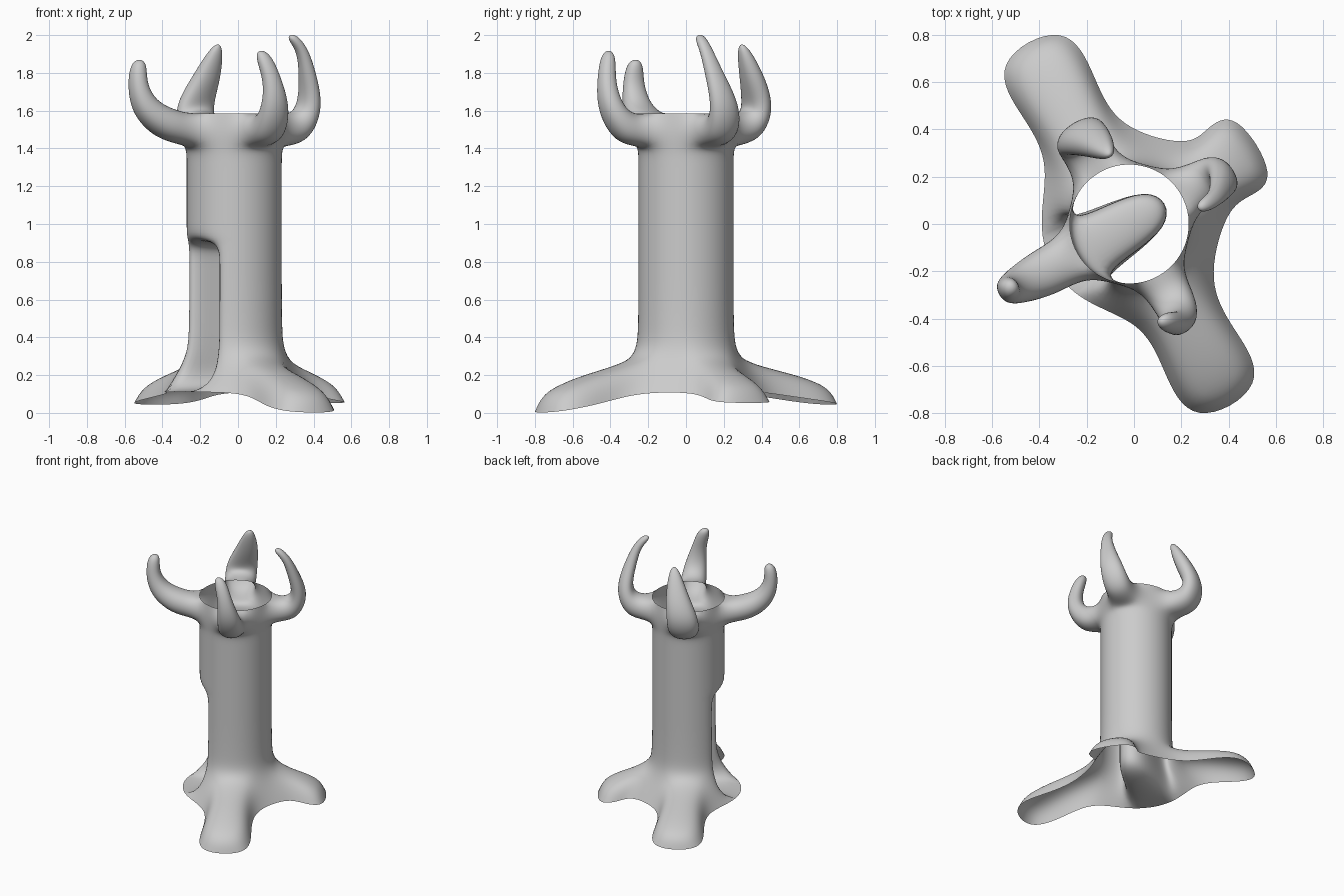
import bpy, bmesh, math
from mathutils import Vector

if "Cube" in bpy.data.objects:
    bpy.data.objects.remove(bpy.data.objects["Cube"])

bm = bmesh.new()
C = Vector((-0.02, 0, 0))
Z = Vector((0, 0, 1))


def axes(deg):
    a = math.radians(deg)
    return Vector((math.cos(a), math.sin(a), 0)), Vector((-math.sin(a), math.cos(a), 0))


# Trunk cage: eight-sided open rings (radius, height)
RINGS = [(0.41, 0.11), (0.295, 0.29), (0.279, 0.42), (0.279, 0.80), (0.279, 0.90),
         (0.279, 0.97), (0.279, 1.35), (0.279, 1.41), (0.279, 1.585)]
ring = [[bm.verts.new(C + axes(7.5 + 45 * k)[0] * r + Z * z) for k in range(8)]
        for r, z in RINGS]
TOP = len(RINGS) - 2
DOOR = 4


def quad(row, k):
    n = (k + 1) % 8
    return [ring[row][k], ring[row][n], ring[row + 1][n], ring[row + 1][k]]


def is_open(row, k):
    return ((row == 0 and k in (0, 2, 6)) or (row == TOP and k % 2 == 0)
            or (k == 4 and row < DOOR))


for row in range(TOP + 1):
    for k in range(8):
        if not is_open(row, k):
            bm.faces.new(quad(row, k))


def limb(base, sections, open_below=False):
    prev = base
    for pts in sections:
        cur = [bm.verts.new(p) for p in pts]
        for i in range(1 if open_below else 0, 4):
            j = (i + 1) % 4
            bm.faces.new((prev[i], prev[j], cur[j], cur[i]))
        prev = cur
    bm.faces.new(prev)


# Branches: out, sideways, height, half width, half thickness, pitch
def branch(k, path):
    d, t = axes(30 + 45 * k)
    secs = []
    for s, off, z, w, h, pitch in path:
        p = math.radians(pitch)
        u = Z * math.cos(p) - d * math.sin(p)
        c = C + d * s + t * off + Z * z
        secs.append([c - t * w - u * h, c + t * w - u * h, c + t * w + u * h, c - t * w + u * h])
    limb(quad(TOP, k), secs)


branch(4, [(0.41, 0.0, 1.52, 0.115, 0.10, 20), (0.545, -0.01, 1.61, 0.085, 0.08, 55),
           (0.59, -0.015, 1.75, 0.06, 0.05, 88), (0.565, -0.02, 1.88, 0.045, 0.045, 95)])
branch(2, [(0.40, 0, 1.51, 0.12, 0.10, 20), (0.44, -0.005, 1.63, 0.12, 0.085, 75),
           (0.375, -0.05, 1.78, 0.085, 0.065, 105), (0.29, -0.075, 1.965, 0.028, 0.025, 105)])
branch(0, [(0.40, 0, 1.50, 0.10, 0.10, 20), (0.46, -0.02, 1.63, 0.09, 0.07, 70),
           (0.41, -0.065, 1.80, 0.055, 0.045, 95), (0.365, -0.09, 1.93, 0.036, 0.03, 105),
           (0.285, -0.09, 2.005, 0.03, 0.03, 125)])
branch(6, [(0.38, 0, 1.50, 0.10, 0.10, 20), (0.465, -0.01, 1.62, 0.085, 0.07, 65),
           (0.47, -0.035, 1.77, 0.05, 0.05, 90), (0.42, -0.085, 1.93, 0.05, 0.04, 100)])


# Roots: out, half width below, half width above, lower height, upper height
def root(k, deg, path):
    d, t = axes(deg)
    secs = []
    for s, wb, wt, zb, zt in path:
        c = C + d * s
        q = c - d * 0.04
        secs.append([c - t * wb + Z * zb, c + t * wb + Z * zb, q + t * wt + Z * zt, q - t * wt + Z * zt])
    limb(quad(0, k), secs, True)


root(6, 299, [(0.60, 0.17, 0.12, 0.05, 0.225), (0.89, 0.20, 0.13, 0.0, 0.12)])
root(2, 119, [(0.60, 0.17, 0.12, 0.08, 0.23), (0.89, 0.20, 0.13, 0.042, 0.15)])
root(0, 32, [(0.48, 0.165, 0.11, 0.07, 0.23), (0.64, 0.185, 0.12, 0.052, 0.15)])

# Hollow doorway: pocket pushed into the trunk, closed at floor, back and top
d, t = axes(210)
inner = [[bm.verts.new(C - d * 0.19 + t * (w * 0.125) + Z * RINGS[i][1]) for w in (-1, 1)]
         for i in range(DOOR + 1)]
for i in range(DOOR):
    a, b, c, e = quad(i, 4)
    lo, hi = inner[i], inner[i + 1]
    bm.faces.new((a, lo[0], hi[0], e))
    bm.faces.new((b, c, hi[1], lo[1]))
    bm.faces.new((lo[0], lo[1], hi[1], hi[0]))
for i in (0, DOOR):
    bm.faces.new((ring[i][4], ring[i][5], inner[i][1], inner[i][0]))

bmesh.ops.recalc_face_normals(bm, faces=bm.faces)
# Keep the outside of the trunk facing outward
f = next(f for f in bm.faces if ring[5][1] in f.verts and ring[4][2] in f.verts)
m = f.calc_center_median()
if f.normal.dot(m - C - Z * m.z) < 0:
    bmesh.ops.reverse_faces(bm, faces=bm.faces)

me = bpy.data.meshes.new("hollow_tree_trunk")
bm.to_mesh(me)
bm.free()
ob = bpy.data.objects.new("hollow_tree_trunk", me)
bpy.context.collection.objects.link(ob)
for p in me.polygons:
    p.use_smooth = True
sub = ob.modifiers.new("smooth_surface", 'SUBSURF')
sub.levels = sub.render_levels = 3
